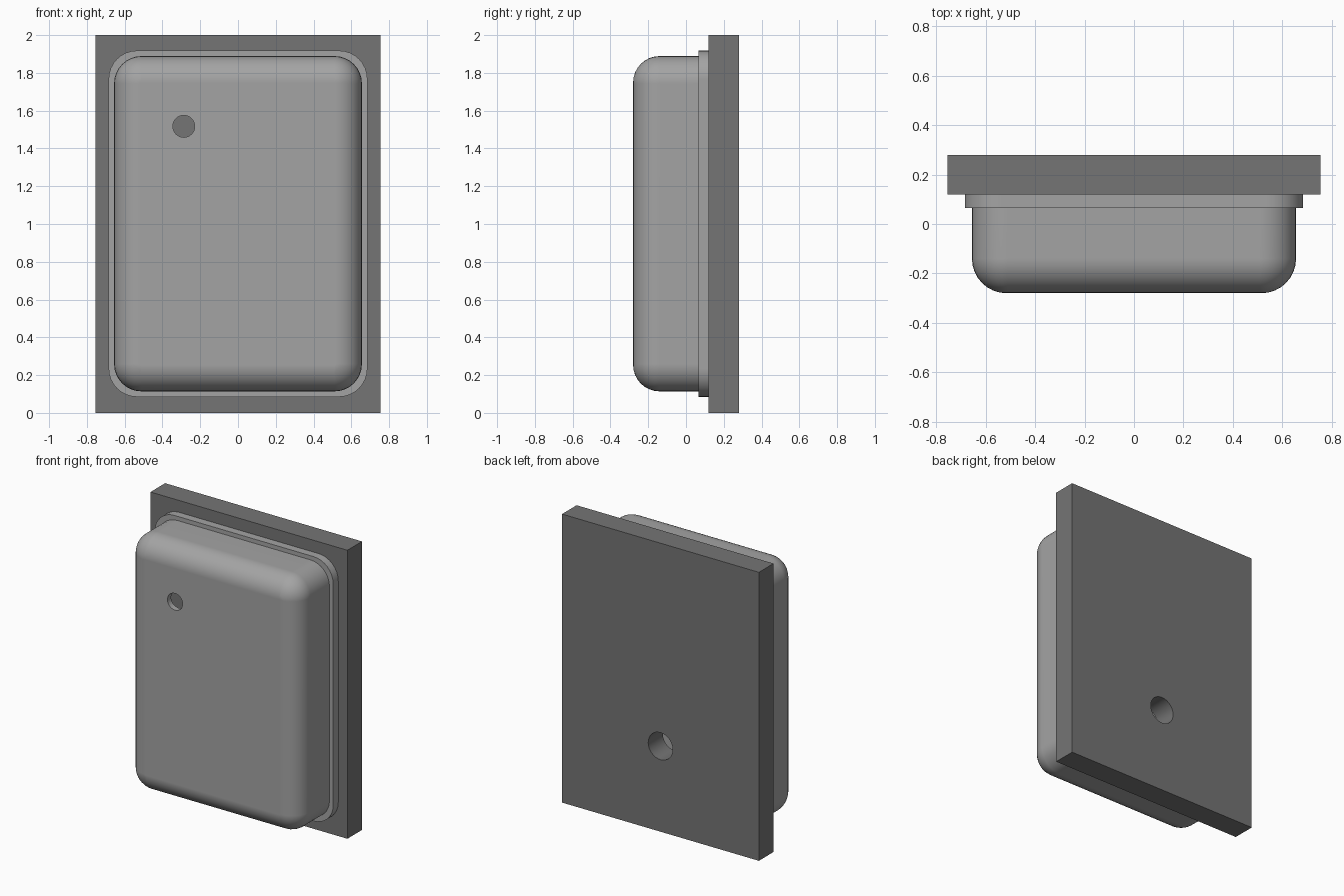
import bpy, bmesh
from math import sin, cos, pi

if "Cube" in bpy.data.objects:
    bpy.data.objects.remove(bpy.data.objects["Cube"])

HALF_W, HALF_H, MID_Z = 0.656, 0.8875, 1.0015   # cover outline
CORNER, FILLET, WALL, STEPS = 0.145, 0.14, 0.04, 8


def ring(bm, inset, y):
    """Rounded rectangle in the xz plane, offset inwards by inset."""
    r = min(CORNER - inset, 0.15)
    verts = []
    for k, (sx, sz) in enumerate([(1, 1), (-1, 1), (-1, -1), (1, -1)]):
        for i in range(STEPS + 1):
            a = (k + i / STEPS) * pi / 2
            verts.append(bm.verts.new((sx * (HALF_W - inset - r) + r * cos(a), y,
                                       MID_Z + sz * (HALF_H - inset - r) + r * sin(a))))
    return verts


def fillet_rings(inset, y_front, radius):
    """Quarter-round from the side wall to the front face."""
    angles = [i / STEPS * pi / 2 for i in range(STEPS + 1)]
    return [(inset + radius * (1 - cos(a)), y_front + radius * (1 - sin(a))) for a in angles]


def drill(obj, x, y, z, radius):
    """Cut a round hole along y."""
    bpy.ops.mesh.primitive_cylinder_add(vertices=32, radius=radius, depth=0.3,
                                        location=(x, y, z), rotation=(pi / 2, 0, 0))
    cutter = bpy.context.object
    cutter.hide_render = True
    mod = obj.modifiers.new("hole", 'BOOLEAN')
    mod.operation, mod.solver, mod.object = 'DIFFERENCE', 'EXACT', cutter
    bpy.ops.object.select_all(action='DESELECT')
    bpy.context.view_layer.objects.active = obj
    obj.select_set(True)
    bpy.ops.object.modifier_apply(modifier=mod.name)
    bpy.data.objects.remove(cutter, do_unlink=True)


def finish(obj):
    """Smooth the curves while keeping large faces flat."""
    bpy.ops.object.shade_smooth_by_angle(angle=pi / 6)
    mod = obj.modifiers.new("flat_faces", 'WEIGHTED_NORMAL')
    mod.keep_sharp = True


def paint(obj, name, value):
    mat = bpy.data.materials.new(name)
    mat.diffuse_color = (value, value, value, 1)
    mat.use_nodes = True
    mat.node_tree.nodes["Principled BSDF"].inputs["Base Color"].default_value = mat.diffuse_color
    obj.data.materials.append(mat)


# Hollow cover: stepped flange, rounded outer shell and matching inner shell
bm = bmesh.new()
outer = [(-0.029, 0.12), (-0.029, 0.065), (0, 0.065)] + fillet_rings(0, -0.28, FILLET)
inner = [(WALL, 0.12)] + fillet_rings(WALL, -0.28 + WALL, FILLET - WALL)
rings = [ring(bm, *p) for p in inner[::-1] + outer]
for a, b in zip(rings, rings[1:]):
    for i in range(len(a)):
        j = (i + 1) % len(a)
        bm.faces.new((a[i], a[j], b[j], b[i]))
bm.faces.new(rings[0])
bm.faces.new(rings[-1])
bmesh.ops.recalc_face_normals(bm, faces=bm.faces)
mesh = bpy.data.meshes.new("cover")
bm.to_mesh(mesh)
bm.free()
cover = bpy.data.objects.new("cover", mesh)
bpy.context.collection.objects.link(cover)
paint(cover, "mid_grey", 0.37)
drill(cover, -0.287, -0.28, 1.517, 0.058)
finish(cover)

# Back plate with a cable hole
bpy.ops.mesh.primitive_cube_add(size=1, location=(0, 0.2, 1))
plate = bpy.context.object
plate.name = "back_plate"
plate.scale = (1.51, 0.16, 2)
bpy.ops.object.transform_apply(location=True, rotation=True, scale=True)
paint(plate, "dark_grey", 0.177)
drill(plate, 0, 0.2, 0.593, 0.094)
finish(plate)
